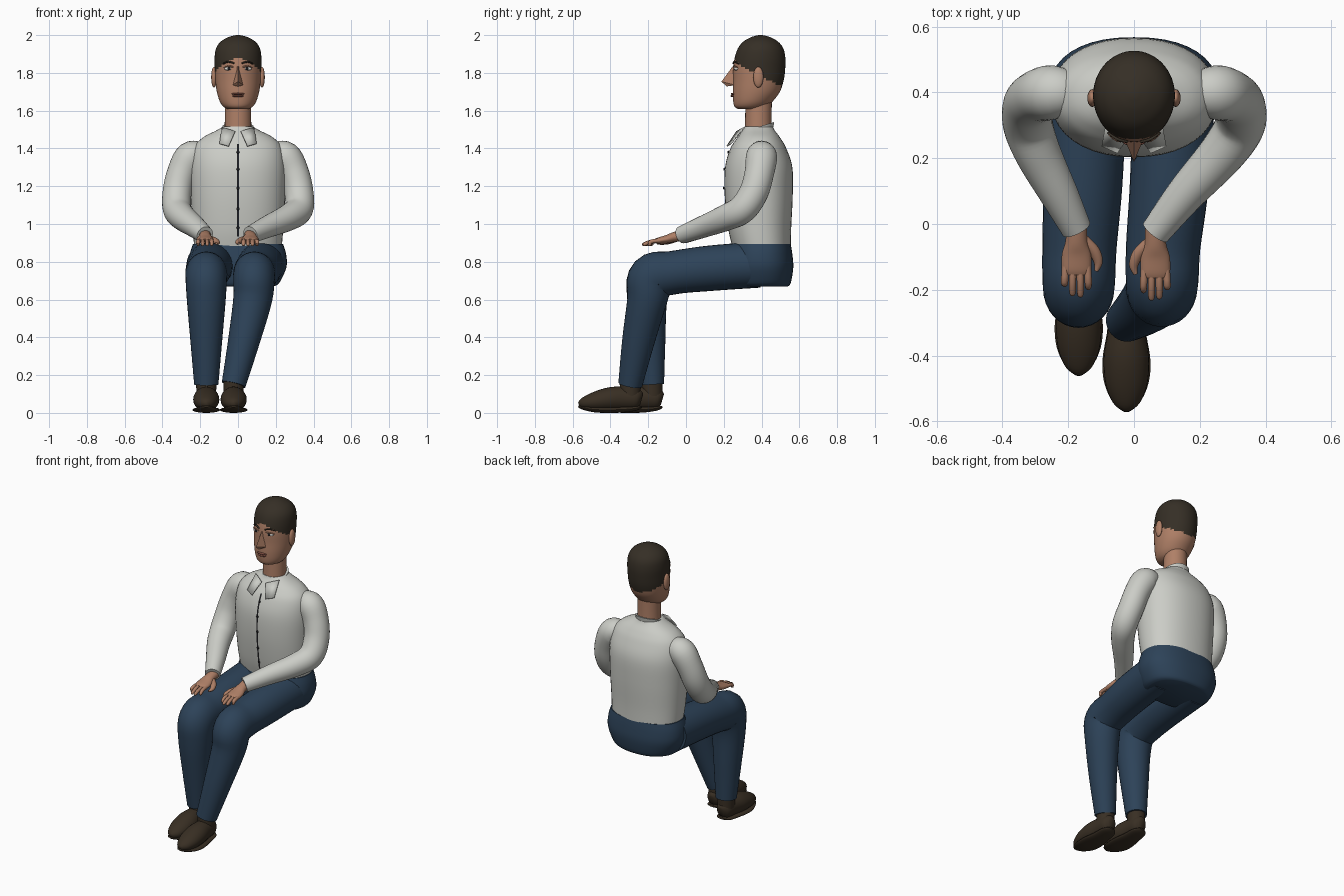
import bpy, bmesh, math
from mathutils import Vector, Matrix

def material(name, rgb):
    m = bpy.data.materials.new(name)
    m.diffuse_color = (*rgb, 1)
    return m

SHIRT = material("shirt grey", (0.60, 0.61, 0.57))
BLUE = material("trouser navy", (0.026, 0.055, 0.098))
SKIN = material("skin", (0.43, 0.215, 0.135))
HAIR = material("hair brown", (0.036, 0.028, 0.019))
SHOE = material("shoe brown", (0.040, 0.028, 0.017))
WHITE = material("eye white", (0.75, 0.73, 0.68))
DARK = material("button dark", (0.012, 0.012, 0.014))
LIP = material("lip", (0.24, 0.085, 0.06))

def finish(name, bm, mats, angle=50):
    bmesh.ops.recalc_face_normals(bm, faces=bm.faces)
    me = bpy.data.meshes.new(name)
    bm.to_mesh(me)
    bm.free()
    ob = bpy.data.objects.new(name, me)
    bpy.context.collection.objects.link(ob)
    for m in mats:
        me.materials.append(m)
    bpy.ops.object.select_all(action='DESELECT')
    ob.select_set(True)
    bpy.context.view_layer.objects.active = ob
    bpy.ops.object.shade_smooth_by_angle(angle=math.radians(angle))
    return ob

def spline(rows, steps):
    """Catmull-Rom through rows of numbers."""
    out = []
    for i in range(len(rows) - 1):
        a, b, c, d = (rows[max(0, min(len(rows) - 1, i + k))] for k in (-1, 0, 1, 2))
        for s in range(steps):
            t = s / steps
            out.append([0.5 * (2*q + (r - p)*t + (2*p - 5*q + 4*r - w)*t*t + (3*q - p - 3*r + w)*t**3)
                        for p, q, r, w in zip(a, b, c, d)])
    return out + [list(rows[-1])]

def loft(name, rows, mats, n=28, steps=4, fixed=None, power=2.0, rule=None):
    """Skin through rows (x, y, z, half width, half height)."""
    pts = spline(rows, steps)
    bm = bmesh.new()
    rings, u = [], None
    for i, p in enumerate(pts):
        c = Vector(p[:3])
        t = fixed or (Vector(pts[min(i + 1, len(pts) - 1)][:3]) - Vector(pts[max(i - 1, 0)][:3])).normalized()
        if u is None:
            u = Vector((1, 0, 0)) if abs(t.x) < 0.8 else Vector((0, 1, 0))
        u = (u - t * u.dot(t)).normalized()
        v = t.cross(u)
        ru, rv = max(p[3], 0.001), max(p[4], 0.001)
        ring = []
        for k in range(n):
            a = 2 * math.pi * k / n
            co, si = math.cos(a), math.sin(a)
            ring.append(bm.verts.new(c + u * ru * math.copysign(abs(co)**(2/power), co)
                                     + v * rv * math.copysign(abs(si)**(2/power), si)))
        rings.append(ring)
    for r, s in zip(rings, rings[1:]):
        for k in range(n):
            bm.faces.new((r[k], r[(k+1) % n], s[(k+1) % n], s[k]))
    bm.faces.new(rings[0])
    bm.faces.new(rings[-1])
    if rule:
        for f in bm.faces:
            f.material_index = rule(f.calc_center_median())
    return finish(name, bm, mats)

def ball(name, c, r, mat, seg=20):
    bm = bmesh.new()
    bmesh.ops.create_uvsphere(bm, u_segments=seg, v_segments=seg // 2, radius=1,
                              matrix=Matrix.Translation(c) @ Matrix.Diagonal((*r, 1)))
    return finish(name, bm, [mat])

def plate(name, pts, faces, mat, thick=0):
    bm = bmesh.new()
    vs = [bm.verts.new(p) for p in pts]
    for f in faces:
        bm.faces.new([vs[i] for i in f])
    ob = finish(name, bm, [mat], 30)
    if thick:
        m = ob.modifiers.new("thickness", 'SOLIDIFY')
        m.thickness, m.offset = thick, 0
    return ob

Z = Vector((0, 0, 1))

# Shirt body
torso = [(0, .40, .88, .232, .155), (0, .39, .98, .24, .167), (0, .385, 1.15, .25, .18),
         (0, .385, 1.3, .253, .178), (0, .383, 1.4, .235, .148), (0, .385, 1.455, .19, .115),
         (0, .385, 1.495, .115, .085), (0, .385, 1.515, .08, .075)]
loft("shirt_body", torso, [SHIRT], n=40, steps=5, fixed=Z, power=2.2)

# Front placket and buttons
front = [(p[2], p[1] - p[4] - .003) for p in spline(torso, 8) if .93 < p[2] < 1.425]
strip = [(x, y, z) for z, y in front for x in (-.006, .004)]
plate("placket", strip, [(2*i, 2*i+1, 2*i+3, 2*i+2) for i in range(len(front) - 1)], DARK)
for z in (.98, 1.08, 1.19, 1.29, 1.38):
    y = min(front, key=lambda q: abs(q[0] - z))[1]
    ball("button", (0, y, z), (.008, .005, .008), DARK, 10)

# Collar: tilted band plus two flaps
loft("collar_band", [(0, .375, 1.483, .086, .09), (0, .385, 1.515, .083, .086)], [SHIRT], steps=1,
     fixed=Vector((0, -.3, 1)).normalized())
for s in (-1, 1):
    plate("collar_flap", [(s*.085, .31, 1.512), (s*.015, .268, 1.49), (s*.05, .217, 1.412), (s*.098, .238, 1.425)],
          [(0, 1, 2, 3)], SHIRT, .006)

# Trousers: seat and legs
loft("trouser_seat", [(0, .40, .67, .19, .14), (0, .40, .69, .22, .155), (0, .40, .77, .256, .168),
                      (0, .40, .84, .255, .163), (0, .40, .895, .238, .154)],
     [BLUE], n=40, fixed=Z, power=2.3)
for side, hip, knee, ankle, ay, heel in (("left", -.147, -.168, -.168, -.18, -.125),
                                        ("right", .122, .085, -.023, -.295, -.235)):
    mx = knee * .93 + ankle * .07
    loft(side + "_trouser_leg",
         [(hip, .385, .785, .125, .122), (hip*.6 + knee*.4, .12, .765, .12, .12),
          (knee*.9 + hip*.1, -.07, .742, .113, .115), (knee, -.18, .715, .11, .125),
          (mx, -.205, .60, .103, .106), (knee*.5 + ankle*.5, (ay - .21)/2, .38, .084, .086),
          (ankle, ay, .15, .064, .064)], [BLUE], n=32, steps=5)
    # Shoe, sole and ankle
    loft(side + "_ankle", [(ankle, ay, .09, .052, .055), (ankle, ay, .17, .054, .056)], [SHOE], steps=1)
    loft(side + "_shoe", [(ankle, heel - d, z, w, h) for d, z, w, h in (
        (0, .07, .018, .03), (.025, .075, .047, .054), (.1, .077, .058, .062), (.17, .073, .069, .062),
        (.25, .06, .064, .05), (.31, .05, .04, .03), (.333, .045, .01, .012))], [SHOE], n=24)
    loft(side + "_sole", [(ankle, heel - d, z, w, h) for d, z, w, h in (
        (0, .032, .02, .006), (.03, .024, .05, .012), (.1, .018, .06, .016), (.18, .016, .073, .016),
        (.25, .018, .067, .015), (.31, .027, .04, .01), (.335, .035, .01, .005))], [SHOE], n=24)

# Sleeves and hands
for side, s, wx, wy in (("left", -1, -.175, -.035), ("right", 1, .065, -.045)):
    ex = s * .325
    loft(side + "_sleeve",
         [(s*.19, .40, 1.365, .065, .065), (s*.25, .40, 1.355, .083, .083), (s*.298, .388, 1.27, .078, .078),
          (s*.322, .36, 1.17, .077, .077), (s*.322, .30, 1.08, .076, .076),
          (ex*.78 + wx*.22, .215, 1.035, .07, .07), (ex*.35 + wx*.65, .09, .985, .058, .058),
          (wx, wy + .02, .942, .046, .046)], [SHIRT], n=28, steps=5)
    loft(side + "_palm", [(wx, wy + .04, .942, .032, .03), (wx, wy - .015, .932, .033, .026),
                          (wx, wy - .055, .92, .044, .022), (wx, wy - .10, .912, .045, .017),
                          (wx, wy - .118, .909, .038, .012)], [SKIN], n=20)
    for k, length in enumerate((.165, .187, .183, .155)):
        x0 = wx - s * (.033 - .022 * k)
        x1 = wx - s * (.036 - .024 * k)
        loft(side + "_finger", [(x0, wy - .09, .913, .0115, .0115), (x1, wy - .14, .907, .011, .011),
                                (x1, wy - length + .008, .892, .0095, .0095),
                                (x1, wy - length, .889, .004, .004)], [SKIN], n=10, steps=3)
    loft(side + "_thumb", [(wx - s*.02, wy - .01, .925, .016, .016), (wx - s*.052, wy - .045, .912, .018, .016),
                           (wx - s*.066, wy - .08, .902, .014, .012), (wx - s*.06, wy - .108, .897, .006, .006)],
         [SKIN], n=12)

# Neck and head, with hair above a slanting hairline
loft("neck", [(0, .383, 1.44, .072, .072), (0, .383, 1.55, .07, .07), (0, .385, 1.66, .07, .07)], [SKIN], fixed=Z)

def hairline(c):
    peak = .035 * max(0, 1 - abs(c.x) / .1) if c.y < .33 else 0
    return 1 if c.z > 1.85 - .5 * (c.y - .26) + peak else 0

loft("head", [(0, (f + b) / 2, z, w, (b - f) / 2) for z, f, b, w in (
    (1.608, .275, .41, .055), (1.622, .257, .43, .078), (1.65, .25, .46, .097), (1.70, .248, .497, .112),
    (1.76, .25, .517, .12), (1.82, .25, .525, .123), (1.88, .258, .526, .124), (1.93, .275, .515, .116),
    (1.965, .303, .488, .092), (1.988, .342, .449, .054), (1.998, .375, .415, .02), (2.0, .393, .397, .002))],
    [SKIN, HAIR], n=64, steps=5, fixed=Z, rule=hairline)

# Face
plate("nose", [(0, .247, 1.835), (0, .188, 1.754), (-.03, .262, 1.735), (.03, .262, 1.735), (0, .215, 1.728),
               (-.014, .26, 1.835), (.014, .26, 1.835)],
      [(0, 5, 2, 1), (0, 1, 3, 6), (1, 2, 4), (1, 4, 3), (2, 3, 4)], SKIN)
ball("upper_lip", (0, .25, 1.689), (.034, .013, .006), LIP)
ball("lower_lip", (0, .25, 1.678), (.03, .014, .007), LIP)
for s in (-1, 1):
    ball("ear", (s*.127, .383, 1.777), (.015, .027, .055), SKIN)
    ball("eye", (s*.048, .268, 1.823), (.025, .014, .011), WHITE)
    ball("iris", (s*.048, .257, 1.823), (.009, .005, .009), DARK, 12)
    loft("eyelid", [(s*.022, .256, 1.83, .003, .003), (s*.048, .253, 1.836, .004, .004),
                    (s*.076, .272, 1.828, .003, .003)], [SKIN], n=8)
    loft("eyebrow", [(s*.02, .25, 1.85, .004, .004), (s*.05, .258, 1.859, .005, .005),
                     (s*.08, .278, 1.848, .003, .003)], [HAIR], n=8)
